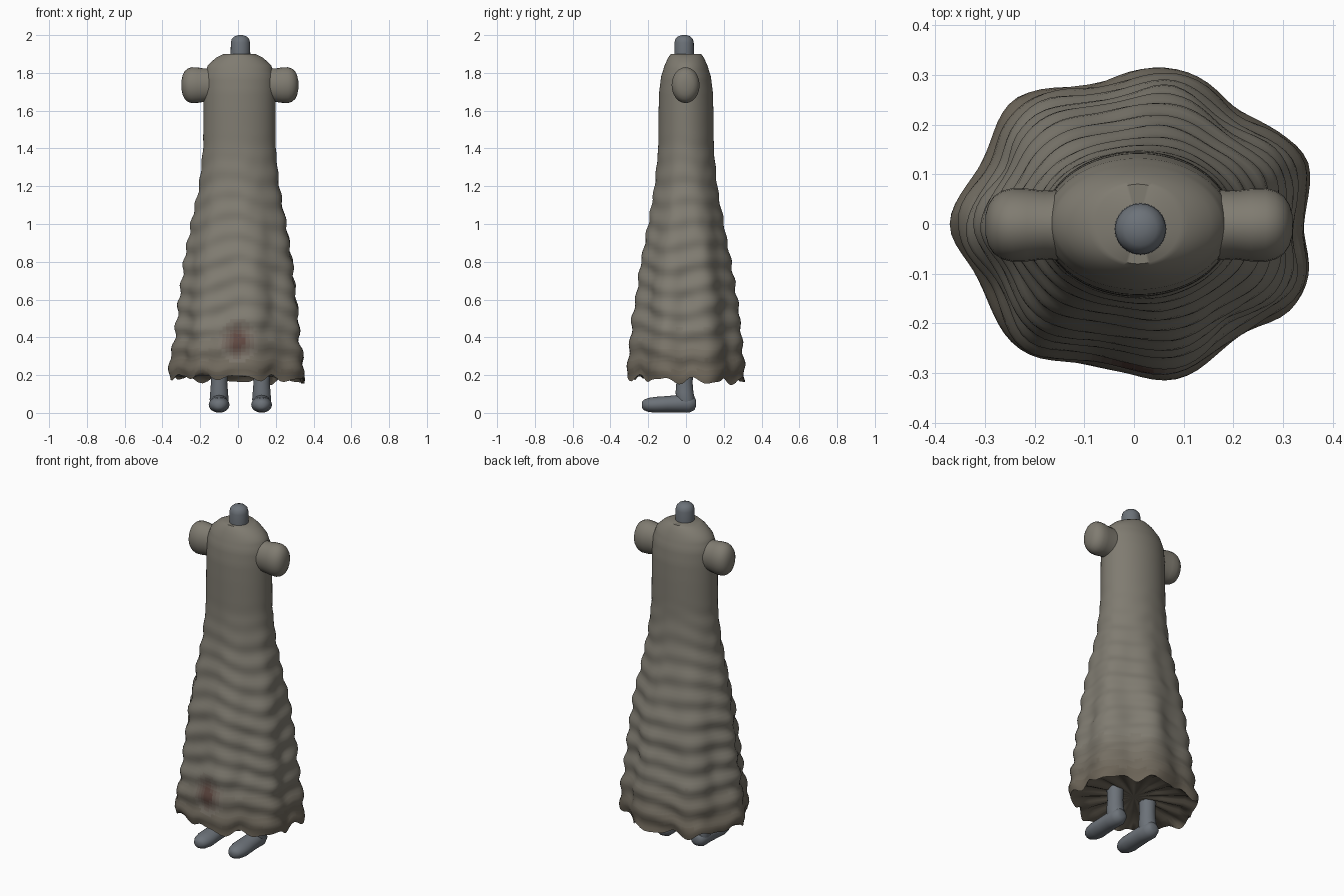
import bpy, bmesh
from math import sin, cos, pi, radians, exp
from mathutils import Vector, noise

if "Cube" in bpy.data.objects:
    bpy.data.objects.remove(bpy.data.objects["Cube"])


def material(name, rgb):
    m = bpy.data.materials.new(name)
    m.diffuse_color = (*rgb, 1)
    m.use_nodes = True
    m.node_tree.nodes["Principled BSDF"].inputs["Base Color"].default_value = m.diffuse_color
    return m


def mix(a, b, t):
    return tuple(p + (q - p) * t for p, q in zip(a, b))


CLOTH, DIRT, BLOOD = (0.215, 0.2, 0.165), (0.135, 0.112, 0.082), (0.1, 0.04, 0.032)
STEPS = 6
cloth = [material(f"cloth_{i}", mix(CLOTH, DIRT, i / STEPS)) for i in range(STEPS)]
blood = [material(f"stain_{i}", mix(CLOTH, BLOOD, i / STEPS)) for i in range(STEPS)]
skin = material("skin", (0.15, 0.168, 0.19))


def loft(name, rings, mats, angle=50):
    """Skin a list of rings of points, closing both ends with a fan."""
    bm = bmesh.new()
    vr = [[bm.verts.new(p) for p in r] for r in rings]
    n = len(vr[0])
    for a, b in zip(vr, vr[1:]):
        for i in range(n):
            bm.faces.new((a[i], a[(i + 1) % n], b[(i + 1) % n], b[i]))
    for r in (vr[0], vr[-1]):
        c = bm.verts.new(sum((v.co for v in r), Vector()) / n)
        for i in range(n):
            bm.faces.new((r[i], r[(i + 1) % n], c))
    bmesh.ops.recalc_face_normals(bm, faces=bm.faces)
    me = bpy.data.meshes.new(name)
    bm.to_mesh(me)
    bm.free()
    for m in mats:
        me.materials.append(m)
    ob = bpy.data.objects.new(name, me)
    bpy.context.collection.objects.link(ob)
    bpy.ops.object.select_all(action='DESELECT')
    ob.select_set(True)
    bpy.context.view_layer.objects.active = ob
    bpy.ops.object.shade_smooth_by_angle(angle=radians(angle))
    return ob


def ring(c, u, v, n=24):
    """Ellipse around c spanned by the half axes u and v."""
    c, u, v = Vector(c), Vector(u), Vector(v)
    return [c + u * cos(2 * pi * i / n) + v * sin(2 * pi * i / n) for i in range(n)]


# gown: height, half width, half depth
PROFILE = [(0.18, .352, .303), (0.3, .343, .298), (0.4, .328, .286), (0.6, .305, .262), (0.8, .285, .236),
           (1.0, .252, .198), (1.2, .212, .165), (1.4, .192, .147), (1.6, .191, .145),
           (1.7, .19, .142), (1.78, .187, .132), (1.84, .168, .113), (1.88, .125, .095), (1.9, .085, .08)]


def size_at(z):
    for a, b in zip(PROFILE, PROFILE[1:]):
        if z <= b[0]:
            t = (z - a[0]) / (b[0] - a[0])
            return a[1] + (b[1] - a[1]) * t, a[2] + (b[2] - a[2]) * t
    return PROFILE[-1][1:]


def gown_point(z, a):
    rx, ry = size_at(z)
    low = max(0, min(1, (1.5 - z) / 0.9))              # folds fade out upward
    folds = 0.05 * low ** 1.5 * cos(7 * (a - pi))
    sag = z + 0.045 * abs(cos(a)) + 0.02 * sin(3 * a + 4 * z)
    wrinkle = 0.022 * min(1, low * 2.5) * sin(sag * 2 * pi / 0.115)
    lump = 0.03 * low * noise.noise(Vector((3 * cos(a), 3 * sin(a), z * 9)))
    s = 1 + folds + wrinkle + lump
    x, y = rx * s * cos(a), ry * s * sin(a)
    hem = exp(-(z - 0.18) * 9)                         # uneven hem edge
    dz = hem * (-0.03 * x - 0.03 * y + 0.014 * sin(11 * a) + 0.008 * sin(17 * a))
    return Vector((x + 0.008 * (1 - hem), y, z + dz))


N = 98
heights = [0.18 + 1.66 * i / 84 for i in range(85)] + [1.86, 1.88, 1.892, 1.9]
rings = [[gown_point(z, 2 * pi * i / N) for i in range(N)] for z in heights]


# pleated underside drawn in to the middle
def under(k, z, pleat):
    out = []
    for i, p in enumerate(rings[0]):
        out.append(Vector((p.x * k, p.y * k, z + pleat * sin(2 * pi * 14 * i / N))))
    return out


inner = [under(0.1, 0.225, 0.0), under(0.45, 0.222, 0.008), under(0.8, 0.212, 0.01), under(0.95, 0.195, 0.004)]
gown = loft("gown", inner + rings, cloth + blood)

# dirt toward the hem and a dark stain low on the front
for f in gown.data.polygons:
    x, y, z = f.center
    dirt = max(0, min(0.99, (0.5 - z) / 0.33))
    f.material_index = int(dirt * STEPS)
    spot = exp(-((x / 0.08) ** 2 + ((z - 0.38) / 0.085) ** 2)) if y < -0.15 else 0
    if spot > 0.15:
        f.material_index = STEPS + min(STEPS - 1, int(spot * STEPS))

# short stuffed sleeves: reach along x, relative thickness
SLEEVE = [(.08, .95), (.15, .96), (.19, .93), (.225, .99), (.255, 1), (.275, .93), (.292, .78), (.303, .55), (.309, .25)]
for side, s in (("left", 1), ("right", -1)):
    loft(f"{side}_sleeve",
         [ring((0.01 + s * x, -0.002, 1.735), (0, .074 * k, 0), (0, 0, .095 * k)) for x, k in SLEEVE], [cloth[0]])

# neck stump
NECK = [(1.8, .052), (1.9, .052), (1.96, .051), (1.98, .046), (1.993, .033), (2.0, .012)]
loft("neck", [ring((0.013, -0.01, z), (r, 0, 0), (0, r, 0)) for z, r in NECK], [skin])

# legs and feet
LEG = [(.03, .04), (.07, .05), (.11, .047), (.16, .043), (.22, .046), (.32, .05)]
FOOT = [(.053, .02, .055, .012), (.045, .036, .053, .03), (.015, .048, .052, .043), (-.04, .049, .053, .042),
        (-.1, .052, .05, .039), (-.16, .055, .047, .038), (-.2, .046, .046, .033), (-.224, .032, .046, .023),
        (-.234, .012, .046, .01)]
for side, x in (("left", 0.125), ("right", -0.1)):
    loft(f"{side}_leg", [ring((x, -0.008 + (0.006 if z < .1 else 0), z), (r, 0, 0), (0, r, 0)) for z, r in LEG], [skin])
    loft(f"{side}_foot", [ring((x, y, z - 0.004), (w, 0, 0), (0, 0, h + .004)) for y, w, z, h in FOOT], [skin])
